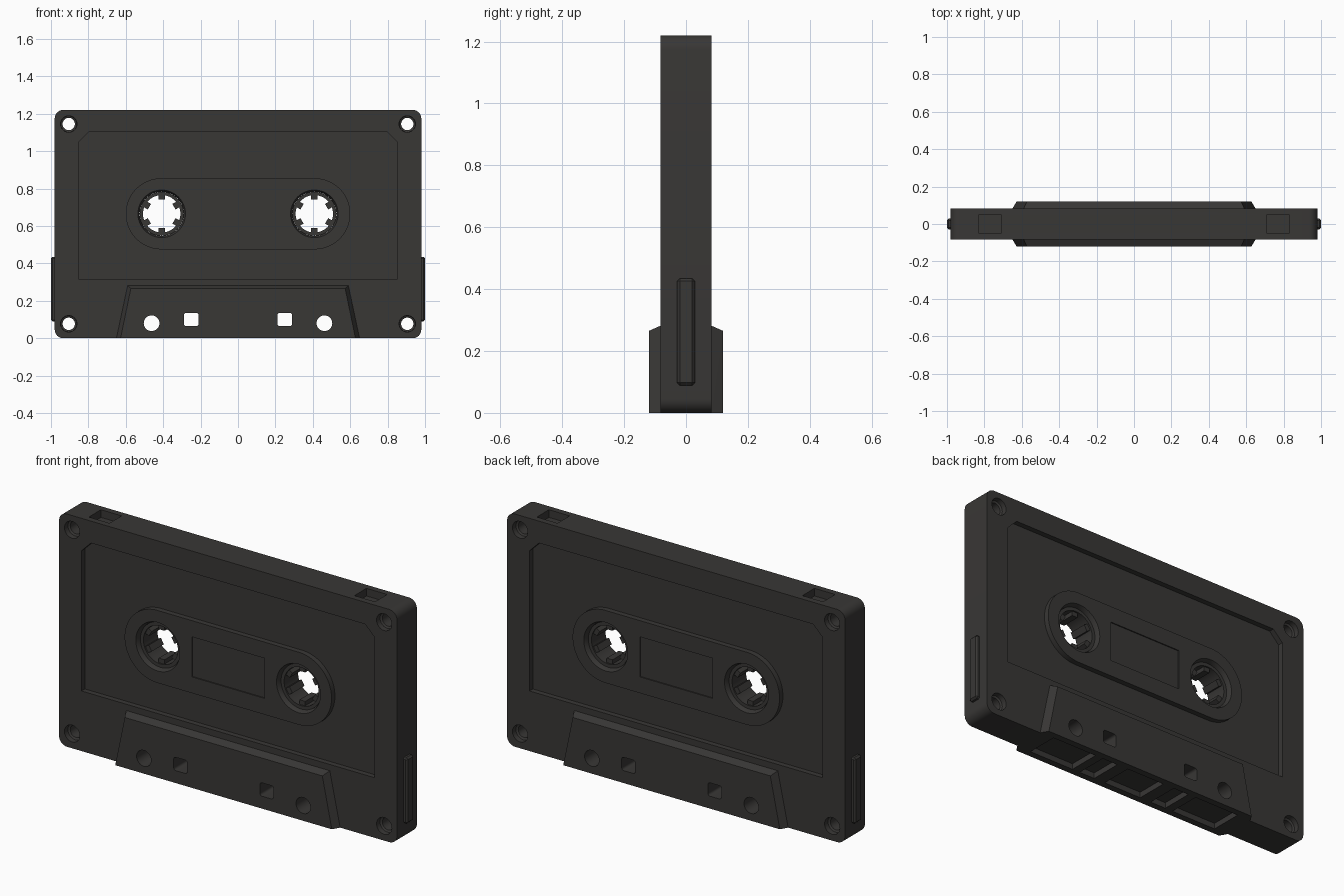
import bpy, bmesh, math

if "Cube" in bpy.data.objects:
    bpy.data.objects.remove(bpy.data.objects["Cube"])

dark = bpy.data.materials.new("dark_plastic")
dark.diffuse_color = (0.04, 0.038, 0.036, 1)
dark.use_nodes = True
dark.node_tree.nodes["Principled BSDF"].inputs["Base Color"].default_value = dark.diffuse_color


def loft(name, sections):
    """Solid through (y, [(x, z), ...]) sections with equal point counts."""
    bm = bmesh.new()
    rings = [[bm.verts.new((x, y, z)) for x, z in pts] for y, pts in sections]
    n = len(rings[0])
    for a, b in zip(rings, rings[1:]):
        for i in range(n):
            bm.faces.new((a[i], a[(i + 1) % n], b[(i + 1) % n], b[i]))
    bm.faces.new(rings[0])
    bm.faces.new(rings[-1])
    bmesh.ops.recalc_face_normals(bm, faces=bm.faces)
    me = bpy.data.meshes.new(name)
    bm.to_mesh(me)
    bm.free()
    ob = bpy.data.objects.new(name, me)
    bpy.context.collection.objects.link(ob)
    return ob


def prism(name, pts, y0, y1):
    return loft(name, [(y0, pts), (y1, pts)])


def circle(cx, cz, r, n=32):
    return [(cx + r * math.cos(2 * math.pi * i / n), cz + r * math.sin(2 * math.pi * i / n))
            for i in range(n)]


def round_rect(cx, cz, hx, hz, r, n=8):
    pts = []
    for k, (sx, sz) in enumerate([(1, 1), (-1, 1), (-1, -1), (1, -1)]):
        for i in range(n + 1):
            a = math.pi / 2 * (k + i / n)
            pts.append((cx + sx * (hx - r) + r * math.cos(a), cz + sz * (hz - r) + r * math.sin(a)))
    return pts


def rect(cx, cz, hx, hz):
    return [(cx - hx, cz - hz), (cx + hx, cz - hz), (cx + hx, cz + hz), (cx - hx, cz + hz)]


def combine(target, tool, op="DIFFERENCE"):
    m = target.modifiers.new("bool", "BOOLEAN")
    m.operation, m.object, m.solver = op, tool, "EXACT"
    bpy.context.view_layer.objects.active = target
    bpy.ops.object.modifier_apply(modifier=m.name)
    bpy.data.objects.remove(tool)


def finish(ob):
    ob.data.materials.clear()
    ob.data.materials.append(dark)
    bpy.ops.object.select_all(action="DESELECT")
    ob.select_set(True)
    bpy.context.view_layer.objects.active = ob
    bpy.ops.object.shade_smooth_by_angle(angle=math.radians(25))


T = 0.082        # half thickness of the shell
HUB_Z = 0.665

# Shell with label recess on both faces
shell = prism("cassette_shell", round_rect(0, 0.61, 0.98, 0.61, 0.045), -T, T)
label = [(-0.85, 0.315), (0.85, 0.315), (0.85, 1.05), (0.795, 1.105), (-0.795, 1.105), (-0.85, 1.05)]
for s in (-1, 1):
    combine(shell, prism("label_cut", label, s * (T - 0.028), s * 0.2))

# Raised pill-shaped panel around the hubs
combine(shell, prism("pill", round_rect(0, HUB_Z, 0.6, 0.19, 0.1899, 20), -T, T), "UNION")

# Thick trapezoid at the tape edge
wide = [(-0.65, 0), (0.65, 0), (0.59, 0.282), (-0.59, 0.282)]
slim = [(-0.628, 0), (0.628, 0), (0.573, 0.265), (-0.573, 0.265)]
combine(shell, loft("trapezoid", [(-0.12, slim), (-T, wide), (T, wide), (0.12, slim)]), "UNION")

# Shallow windows
for s in (-1, 1):
    combine(shell, prism("window_cut", rect(0, HUB_Z, 0.21, 0.105), s * (T - 0.006), s * 0.2))

for s in (-1, 1):
    # Hub openings with chamfered rims
    radii = [(-0.1, 0.135), (-0.06, 0.118), (0.06, 0.118), (0.1, 0.135)]
    combine(shell, loft("hub_cut", [(y, circle(s * 0.408, HUB_Z, r, 48)) for y, r in radii]))
    # Stepped screw holes
    steps = [(-0.1, 0.045), (-0.055, 0.043), (-0.05, 0.033), (0.05, 0.033), (0.055, 0.043), (0.1, 0.045)]
    for z in (0.077, 1.145):
        combine(shell, loft("screw_cut", [(y, circle(s * 0.905, z, r, 24)) for y, r in steps]))
    # Round and square guide holes
    combine(shell, prism("round_cut", circle(s * 0.462, 0.08, 0.042), -0.2, 0.2))
    combine(shell, prism("square_cut", round_rect(s * 0.25, 0.1, 0.039, 0.035, 0.012, 4), -0.2, 0.2))
    # Write-protect notches on top
    combine(shell, prism("notch_cut", rect(s * 0.77, 1.22, 0.06, 0.04), -0.05, 0.05))

# Tape openings along the bottom edge
for x, hx in [(-0.44, 0.13), (-0.22, 0.045), (0, 0.11), (0.22, 0.045), (0.44, 0.13)]:
    combine(shell, prism("tape_cut", rect(x, 0, hx, 0.03), -0.085, 0.085))
finish(shell)

for s, side in ((-1, "left"), (1, "right")):
    # Side grip ridges
    ridge = prism(side + "_side_ridge", rect(s * 0.975, 0.262, 0.025, 0.173), -0.029, 0.029)
    m = ridge.modifiers.new("bevel", "BEVEL")
    m.width, m.segments = 0.009, 1
    bpy.context.view_layer.objects.active = ridge
    bpy.ops.object.modifier_apply(modifier=m.name)
    finish(ridge)

    # Toothed drive hubs
    hub = prism(side + "_hub", circle(s * 0.408, HUB_Z, 0.1175, 48), -0.058, 0.058)
    combine(hub, prism("bore", circle(s * 0.408, HUB_Z, 0.1, 48), -0.2, 0.2))
    for i in range(6):
        a = math.radians(30 + 60 * i)
        c, d = math.cos(a), math.sin(a)
        tooth = [(s * 0.408 + r * c - t * d, HUB_Z + r * d + t * c)
                 for r, t in ((0.076, -0.017), (0.107, -0.017), (0.107, 0.017), (0.076, 0.017))]
        combine(hub, prism("tooth", tooth, -0.05, 0.05), "UNION")
    finish(hub)
